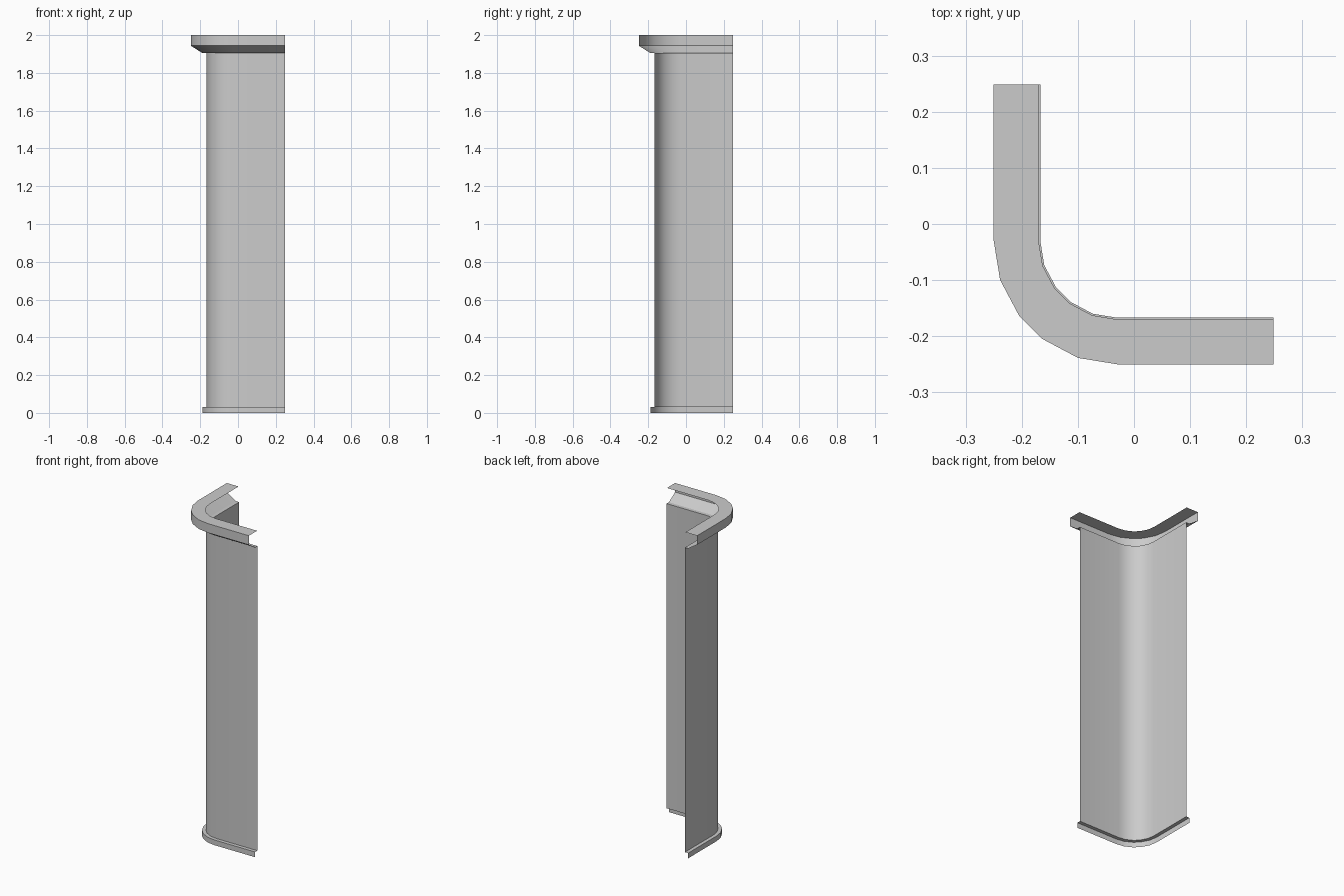
import bpy
import bmesh
import math
from mathutils import Vector

cube = bpy.data.objects.get("Cube")
if cube:
    bpy.data.objects.remove(cube)

# One plain grey for the whole moulding
grey = bpy.data.materials.new("plain_grey")
grey.use_nodes = True
colour = (0.6, 0.6, 0.6, 1)
grey.diffuse_color = colour
grey.node_tree.nodes["Principled BSDF"].inputs["Base Color"].default_value = colour

ARM_END = 0.249
CENTRE = -0.03
BEND_ANGLES = (0, 18.5, 37.5, 52.5, 71.5, 90)


def path_points(radius, z):
    """Plan outline: straight arm, rounded corner, straight arm."""
    points = [Vector((CENTRE - radius, ARM_END, z))]
    for angle in BEND_ANGLES:
        a = math.radians(angle)
        points.append(Vector((CENTRE - radius * math.cos(a),
                              CENTRE - radius * math.sin(a), z)))
    points.append(Vector((ARM_END, CENTRE - radius, z)))
    return points


def sweep(name, profile):
    """Sweep a (radius, height) profile along the corner path as a thin sheet."""
    bm = bmesh.new()
    rows = [[bm.verts.new(p) for p in path_points(r, z)] for r, z in profile]
    for low, high in zip(rows, rows[1:]):
        for i in range(len(low) - 1):
            bm.faces.new((low[i], low[i + 1], high[i + 1], high[i]))
    mesh = bpy.data.meshes.new(name)
    bm.to_mesh(mesh)
    bm.free()
    mesh.materials.append(grey)
    obj = bpy.data.objects.new(name, mesh)
    bpy.context.collection.objects.link(obj)
    bpy.ops.object.select_all(action='DESELECT')
    obj.select_set(True)
    bpy.context.view_layer.objects.active = obj
    bpy.ops.object.shade_smooth_by_angle(angle=math.radians(30))
    return obj


WALL, BASE, RIM_INNER, RIM_OUTER = 0.137, 0.159, 0.14, 0.22
BASE_TOP, WALL_TOP, SLOPE_TOP, TOP = 0.032, 1.905, 1.944, 2.0

# Base strip with its small ledge
sweep("base_trim", [(BASE, 0), (BASE, BASE_TOP), (WALL, BASE_TOP)])
# Tall rounded corner wall
sweep("corner_wall", [(WALL, BASE_TOP), (WALL, WALL_TOP)])
# Overhanging cap: ledge, sloped underside, outer edge and flat top
sweep("top_cap", [(WALL, WALL_TOP), (BASE, WALL_TOP), (RIM_OUTER, SLOPE_TOP),
                  (RIM_OUTER, TOP), (RIM_INNER, TOP)])
